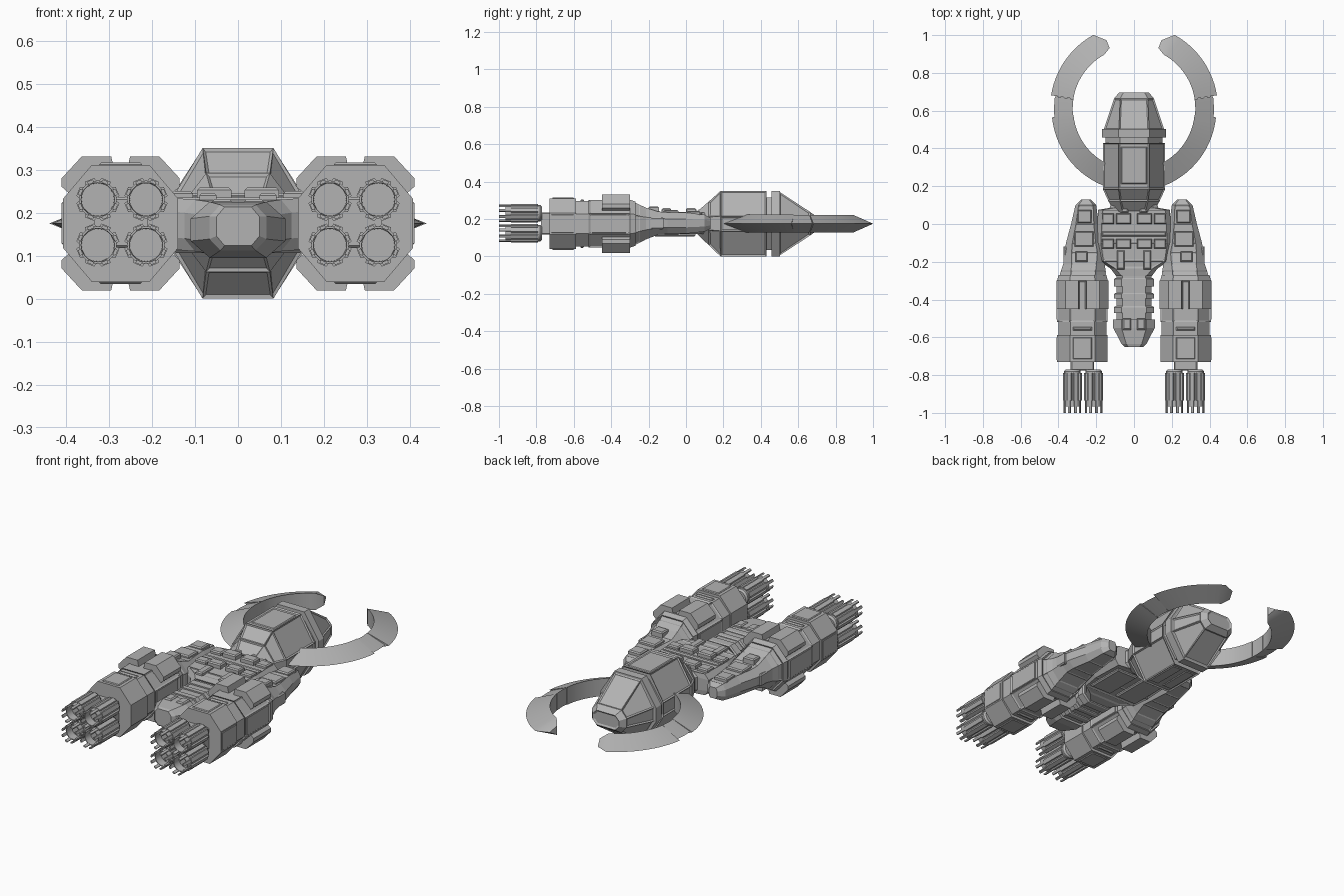
import bpy, bmesh, math
from mathutils import Vector

if "Cube" in bpy.data.objects:
    bpy.data.objects.remove(bpy.data.objects["Cube"])

grey = bpy.data.materials.new("hull_grey")
grey.diffuse_color = (0.45, 0.45, 0.45, 1)
grey.use_nodes = True
grey.node_tree.nodes["Principled BSDF"].inputs["Base Color"].default_value = grey.diffuse_color


def make(name, verts, faces, mirror=False, inset=None, smooth=False):
    """Build an object; optionally inset faces larger than inset[0]; optionally mirror in x."""
    bm = bmesh.new()
    vs = [bm.verts.new(v) for v in verts]
    for f in faces:
        bm.faces.new([vs[i] for i in f])
    bmesh.ops.recalc_face_normals(bm, faces=bm.faces)
    if inset:
        big = [f for f in bm.faces if f.calc_area() > inset[0]]
        bmesh.ops.inset_individual(bm, faces=big, thickness=inset[1], depth=inset[2])
    me = bpy.data.meshes.new(name)
    bm.to_mesh(me)
    bm.free()
    me.materials.append(grey)
    ob = bpy.data.objects.new(name, me)
    bpy.context.collection.objects.link(ob)
    if mirror:
        ob.modifiers.new("mirror", "MIRROR")
    if smooth:
        bpy.context.view_layer.objects.active = ob
        ob.select_set(True)
        bpy.ops.object.shade_smooth_by_angle(angle=math.radians(35))
        ob.select_set(False)
    return ob


def bridge(rings, closed=False):
    n = len(rings[0])
    verts = [v for r in rings for v in r]
    faces = []
    for k in range(len(rings) - 1):
        for i in range(n):
            j = (i + 1) % n
            faces.append((k*n + i, k*n + j, k*n + n + j, k*n + n + i))
    faces += [tuple(range(n)), tuple(range((len(rings) - 1)*n, len(rings)*n))]
    return verts, faces


def octagon(y, cx, cz, hw, hh, fx, fz):
    """Chamfered section: half width/height, and fractions that stay flat."""
    a, b = hw*fx, hh*fz
    return [(cx + u, y, cz + w) for u, w in
            ((a, hh), (hw, b), (hw, -b), (a, -hh), (-a, -hh), (-hw, -b), (-hw, b), (-a, hh))]


def loft(name, sections, **kw):
    return make(name, *bridge([octagon(*s) for s in sections]), **kw)


def box(name, x0, x1, y0, y1, z0, z1, mirror=True, c=0.006):
    """Plate with bevelled top and bottom rims, along z."""
    def ring(z, d):
        return [(x0+d, y0+d, z), (x1-d, y0+d, z), (x1-d, y1-d, z), (x0+d, y1-d, z)]
    return make(name, *bridge([ring(z0, c), ring(z0+c, 0), ring(z1-c, 0), ring(z1, c)]), mirror=mirror)


def prism(name, pts, y0, y1, mirror=True):
    return make(name, *bridge([[(x, y, z) for x, z in pts] for y in (y0, y1)]), mirror=mirror)


# Head: faceted hull, recessed groove, collar and tapered nose
Z = 0.175
loft("head_hull", [(0.06, 0, 0.18, 0.10, 0.06, .6, .5), (0.12, 0, 0.177, 0.135, 0.115, .55, .3),
                   (0.185, 0, Z, 0.165, 0.175, .5, .22), (0.43, 0, Z, 0.165, 0.175, .5, .22)],
     inset=(0.006, 0.01, -0.006))
loft("head_groove", [(0.42, 0, Z, 0.15, 0.14, .5, .22), (0.47, 0, Z, 0.15, 0.14, .5, .22)])
loft("head_collar", [(0.457, 0, Z, 0.17, 0.175, .48, .22), (0.503, 0, Z, 0.17, 0.175, .48, .22)])
loft("head_nose", [(0.50, 0, Z, 0.16, 0.17, .5, .22), (0.665, 0, Z, 0.105, 0.062, .7, .4),
                   (0.695, 0, Z, 0.08, 0.04, .7, .4)], inset=(0.006, 0.01, -0.006))
box("head_roof_plate", -0.07, 0.07, 0.21, 0.41, 0.335, 0.348, mirror=False)
box("head_keel_plate", 0.012, 0.075, 0.21, 0.41, 0.002, 0.015)


# Crescent blades: wedge section, thick inside, sharp outside
def blade(name, angles, r_in, r_out, half, cy, tip=None):
    rings = []
    for k, d in enumerate(angles):
        ri, ro, h = r_in, r_out, half
        a = [math.radians(d)]*3
        if tip and k == len(angles) - 1:
            ri, ro, h = tip
        rings.append([(r*math.cos(t), cy + r*math.sin(t), Z + s*h)
                      for r, t, s in zip((ri, ro, ri), a, (1, 0, -1))])
    return make(name, *bridge(rings), mirror=True, smooth=True)


blade("blade_lower", [-68 + i*4.45 for i in range(15)], 0.322, 0.436, 0.048, 0.608)
blade("blade_joint", [-7, 0, 9], 0.325, 0.424, 0.046, 0.61)
blade("blade_upper", [9 + i*4 for i in range(14)] + [68], 0.325, 0.4445, 0.046, 0.612,
      tip=(0.345, 0.39, 0.025))

# Torso, ribbed tail and surface blocks
loft("torso", [(0.15, 0, 0.178, 0.10, 0.05, .8, .6), (0.085, 0, 0.178, 0.13, 0.058, .8, .6),
               (0.075, 0, 0.178, 0.19, 0.058, .88, .5), (-0.1, 0, 0.178, 0.20, 0.06, .88, .5),
               (-0.195, 0, 0.175, 0.185, 0.06, .88, .5), (-0.235, 0, 0.17, 0.125, 0.06, .8, .5),
               (-0.275, 0, 0.165, 0.095, 0.06, .7, .5)], inset=(0.009, 0.01, -0.004))
loft("tail_core", [(-0.26, 0, 0.162, 0.092, 0.055, .65, .4), (-0.55, 0, 0.162, 0.092, 0.055, .65, .4)])
for i, (y0, y1) in enumerate(((-0.285, -0.33), (-0.365, -0.395), (-0.435, -0.47))):
    loft(f"tail_rib_{i}", [(y0, 0, 0.16, 0.098, 0.06, .62, .4), (y0 - 0.006, 0, 0.16, 0.106, 0.064, .62, .4),
                           (y1, 0, 0.16, 0.106, 0.064, .62, .4)])
loft("tail_end", [(-0.505, 0, 0.16, 0.11, 0.065, .6, .4), (-0.55, 0, 0.16, 0.11, 0.065, .6, .4),
                  (-0.635, 0, 0.165, 0.066, 0.053, .62, .5), (-0.65, 0, 0.168, 0.05, 0.045, .62, .5)])
box("tail_end_fin", 0.015, 0.06, -0.56, -0.50, 0.21, 0.232)
for i, (y0, y1) in enumerate(((0.0, 0.055), (-0.13, -0.08))):
    box(f"torso_block_{i}", 0.015, 0.095, y0, y1, 0.22, 0.258)
    box(f"torso_side_block_{i}", 0.105, 0.17, y0, y1, 0.225, 0.25)
box("torso_bar", -0.17, 0.17, -0.065, -0.04, 0.22, 0.246, mirror=False)
box("torso_strip", 0.05, 0.09, -0.24, -0.14, 0.22, 0.246)
box("neck_rail", 0.03, 0.07, 0.06, 0.14, 0.21, 0.25)
box("belly_plate", 0.02, 0.15, -0.17, 0.05, 0.106, 0.125)

# Shoulders joining torso to the pods
C = 0.273
loft("shoulder", [(0.13, 0.255, 0.178, 0.025, 0.03, .7, .4), (0.10, 0.255, 0.178, 0.055, 0.045, .7, .4),
                  (0.0, 0.26, 0.178, 0.073, 0.056, .65, .4), (-0.1, 0.265, 0.178, 0.095, 0.058, .65, .4),
                  (-0.15, 0.262, 0.178, 0.106, 0.062, .65, .4), (-0.215, 0.265, 0.176, 0.11, 0.085, .6, .4),
                  (-0.245, 0.268, 0.175, 0.118, 0.10, .55, .4), (-0.305, C, Z, 0.13, 0.13, .5, .42)],
     mirror=True, inset=(0.005, 0.008, -0.003))
box("shoulder_plate_front", 0.225, 0.30, 0.005, 0.075, 0.215, 0.243)
box("shoulder_plate_rear", 0.215, 0.315, -0.12, -0.04, 0.22, 0.248)
box("shoulder_hatch", 0.245, 0.31, -0.20, -0.145, 0.225, 0.268)
box("shoulder_side_pod", 0.32, 0.372, -0.20, -0.12, 0.145, 0.21)

# Engine pods
loft("pod_main", [(-0.27, C, Z, 0.127, 0.118, .5, .42), (-0.30, C, Z, 0.134, 0.128, .5, .42),
                  (-0.52, C, Z, 0.134, 0.128, .5, .42)], mirror=True, inset=(0.012, 0.012, -0.005))
loft("pod_waist", [(-0.51, C, Z, 0.127, 0.122, .5, .42), (-0.60, C, Z, 0.127, 0.122, .5, .42)], mirror=True)
loft("pod_rear", [(-0.588, C, Z, 0.134, 0.136, .5, .42), (-0.73, C, Z, 0.134, 0.136, .5, .42)], mirror=True)
plate = [(.014, .12), (.022, .156), (.09, .156), (.137, .105), (.137, .085), (.12, .07), (.08, .11)]
for sx in (-1, 1):
    for sz in (-1, 1):
        prism(f"pod_corner_plate_{sx}_{sz}", [(C + sx*u, Z + sz*w) for u, w in plate], -0.45, -0.30)
    x = C + sx*0.128
    box(f"pod_side_panel_{sx}", x - 0.006, x + 0.008, -0.505, -0.32, 0.125, 0.225, c=0.003)
    box(f"pod_rear_panel_{sx}", x - 0.006, x + 0.009, -0.72, -0.60, 0.125, 0.225, c=0.003)
for s, n in ((1, "top"), (-1, "bottom")):
    zz = sorted((Z + s*0.11, Z + s*0.13))
    box(f"pod_waist_rib_{n}", C - 0.05, C + 0.05, -0.565, -0.545, *zz)
    zz = sorted((Z + s*0.12, Z + s*0.141))
    box(f"pod_rear_cap_{n}", C - 0.05, C + 0.05, -0.715, -0.60, *zz, c=0.004)
box("engine_mount", C - 0.062, C + 0.062, -0.775, -0.725, 0.118, 0.236)

# Engines: hollow barrels with prongs round the rim
N = 20
profile = [(-0.77, 0.036), (-0.78, 0.044), (-0.965, 0.044), (-0.965, 0.039), (-0.92, 0.038)]
for ix in (-1, 1):
    for iz in (-1, 1):
        ex, ez = C - 0.003 + ix*0.056, 0.1775 + iz*0.053
        tag = f"{'inner' if ix < 0 else 'outer'}_{'lower' if iz < 0 else 'upper'}"
        rings = [[(ex + r*math.cos(2*math.pi*i/N), y, ez + r*math.sin(2*math.pi*i/N)) for i in range(N)]
                 for y, r in profile]
        make("engine_barrel_" + tag, *bridge(rings), mirror=True, smooth=True)
        verts, faces = [], []
        for k in range(8):
            t = 2*math.pi*(k + 0.5)/8
            rad, tan = Vector((math.cos(t), 0, math.sin(t))), Vector((-math.sin(t), 0, math.cos(t)))
            # long cooling plate, then the narrower prong
            for y0, y1, r0, r1, w in ((-0.79, -0.935, 0.04, 0.0495, 0.014), (-0.93, -1.0, 0.040, 0.0475, 0.008)):
                v, f = bridge([[Vector((ex, y, ez)) + rad*r + tan*s for r, s in
                                ((r0, -w), (r1, -w*.8), (r1, w*.8), (r0, w))] for y in (y0, y1)])
                faces += [tuple(i + len(verts) for i in q) for q in f]
                verts += v
        make("engine_prongs_" + tag, verts, faces, mirror=True)
